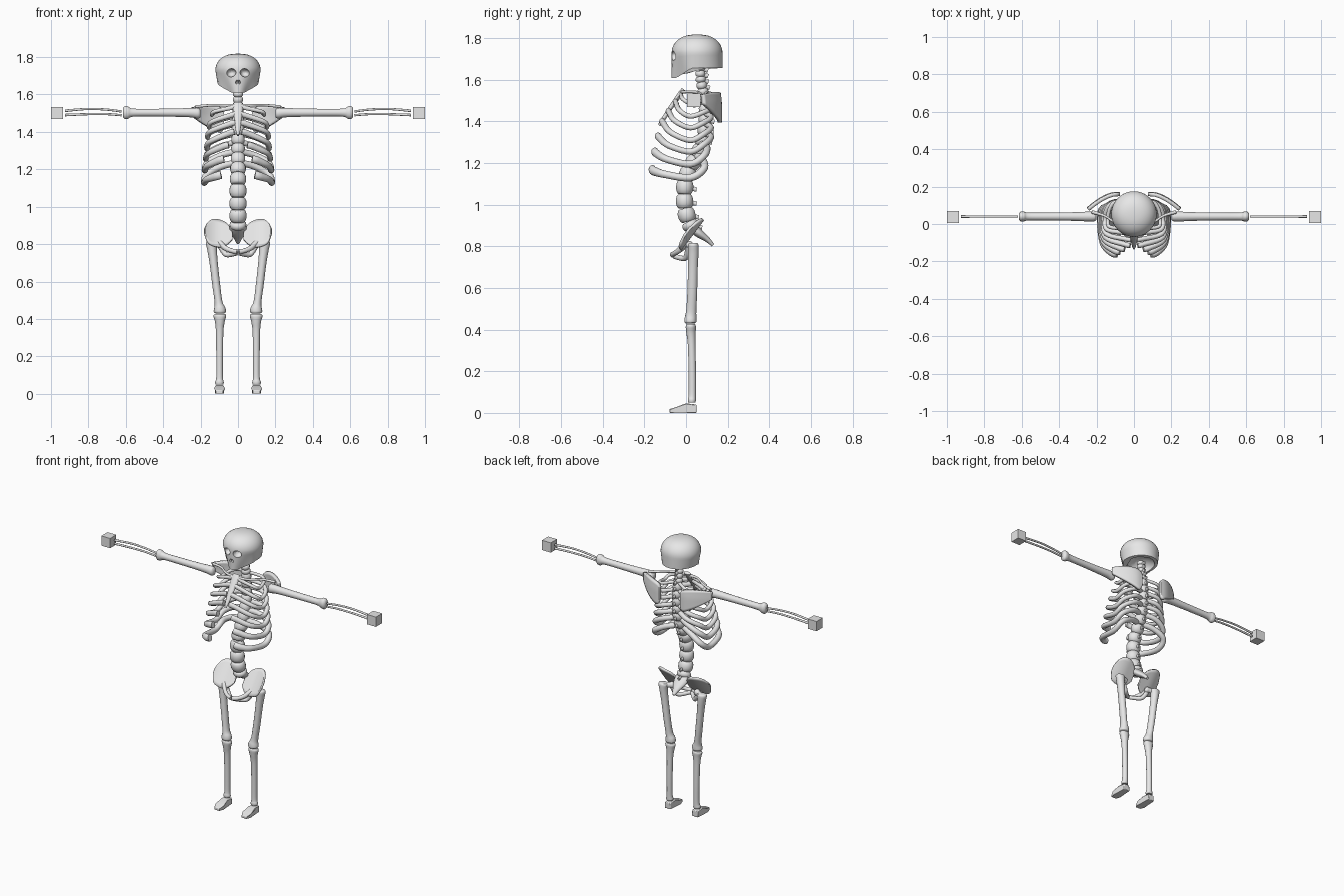
import bpy, bmesh, math
from mathutils import Vector

bone = bpy.data.materials.new("bone_grey")
bone.diffuse_color = (0.8, 0.8, 0.8, 1)


def finish(bm, name, mirror=False, angle=50):
    bmesh.ops.recalc_face_normals(bm, faces=bm.faces)
    me = bpy.data.meshes.new(name)
    bm.to_mesh(me)
    bm.free()
    ob = bpy.data.objects.new(name, me)
    bpy.context.collection.objects.link(ob)
    me.materials.append(bone)
    if mirror:
        ob.modifiers.new("mirror", 'MIRROR').use_mirror_merge = False
    smooth(ob, angle)
    return ob


def smooth(ob, angle=50):
    bpy.ops.object.select_all(action='DESELECT')
    ob.select_set(True)
    bpy.context.view_layer.objects.active = ob
    bpy.ops.object.shade_smooth_by_angle(angle=math.radians(angle))


def catmull(rows, k):
    out = []
    for i in range(len(rows) - 1):
        a, b, c, d = (rows[min(max(j, 0), len(rows) - 1)] for j in (i - 1, i, i + 1, i + 2))
        for s in range(k):
            t = s / k
            out.append([.5 * (2 * q + (r - p) * t + (2 * p - 5 * q + 4 * r - w) * t * t
                              + (3 * q - p - 3 * r + w) * t ** 3) for p, q, r, w in zip(a, b, c, d)])
    return out + [list(rows[-1])]


def loft(bm, rings):
    vs = [[bm.verts.new(p) for p in r] for r in rings]
    n = len(vs[0])
    for a, b in zip(vs, vs[1:]):
        for i in range(n):
            bm.faces.new((a[i], a[(i + 1) % n], b[(i + 1) % n], b[i]))
    bm.faces.new(vs[0])
    bm.faces.new(vs[-1])


def tube_into(bm, rows, ref, k=5, n=14):
    """rows: x, y, z, radius across, radius along ref"""
    rows = catmull(rows, k) if k > 1 else rows
    pts = [Vector(r[:3]) for r in rows]
    rings = []
    for i, p in enumerate(pts):
        t = (pts[min(i + 1, len(pts) - 1)] - pts[max(i - 1, 0)]).normalized()
        side = t.cross(Vector(ref)).normalized()
        up = side.cross(t)
        ra, rb = rows[i][3], rows[i][4]
        rings.append([p + side * ra * math.cos(a) + up * rb * math.sin(a)
                      for a in (2 * math.pi * j / n for j in range(n))])
    loft(bm, rings)


def tube(name, rows, ref=(0, 0, 1), mirror=True, k=5):
    bm = bmesh.new()
    tube_into(bm, rows, ref, k)
    return finish(bm, name, mirror)


def plate(name, stations, yfun, thick):
    """curved plate: stations are x, lower z, upper z"""
    bm = bmesh.new()
    cols = []
    for x, lo, hi in catmull(stations, 4):
        cols.append([bm.verts.new((x, yfun(x, lo + (hi - lo) * v / 8), lo + (hi - lo) * v / 8)) for v in range(9)])
    for a, b in zip(cols, cols[1:]):
        for v in range(8):
            bm.faces.new((a[v], b[v], b[v + 1], a[v + 1]))
    ob = finish(bm, name, True)
    s = ob.modifiers.new("thickness", 'SOLIDIFY')
    s.thickness, s.offset = thick, 0
    return ob


def ease(t):
    t = min(max(t, 0), 1)
    return t * t * (3 - 2 * t)


# skull: dome above, wall tapering to a slanted lower rim and narrow chin
bm = bmesh.new()
rings = []
N = 40
for j in range(17):
    ring = []
    for i in range(N):
        a = 2 * math.pi * i / N
        cx, cy = math.cos(a), math.sin(a)
        if j <= 6:
            s = 1 - j / 6
            y = 0.053 + 0.122 * cy
            face = ease((0.02 - y) / 0.07)
            x = 0.121 * cx * (1 - s * (0.10 + 0.42 * face))
            low = 1.658 - 0.05 * ease((0.04 - y) / 0.10)
            ring.append((x, y, 1.73 + (low - 1.73) * s))
        else:
            e = (j - 6) / 10.3 * math.pi / 2
            r = math.cos(e) ** 0.8
            ring.append((0.121 * cx * r, 0.053 + 0.122 * cy * r, 1.73 + 0.088 * math.sin(e)))
    rings.append(ring)
loft(bm, rings)
skull = finish(bm, "skull")


def cut(loc, size, rot=(0, 0, 0)):
    bpy.ops.mesh.primitive_uv_sphere_add(segments=20, ring_count=12, radius=1, location=loc, rotation=rot)
    c = bpy.context.object
    c.name, c.scale, c.hide_render = "skull_cutter", size, True
    m = skull.modifiers.new("cut", 'BOOLEAN')
    m.operation, m.object, m.solver = 'DIFFERENCE', c, 'EXACT'
    bpy.context.view_layer.objects.active = skull
    bpy.ops.object.modifier_apply(modifier=m.name)
    bpy.data.objects.remove(c)


for s in (-1, 1):
    cut((s * 0.036, -0.06, 1.716), (0.026, 0.035, 0.022), (0, s * 0.25, 0))   # eye sockets
    cut((s * 0.007, -0.07, 1.667), (0.006, 0.018, 0.011), (0, -s * 0.3, 0))   # nostrils
cut((0, 0.07, 1.645), (0.085, 0.085, 0.06))                                   # hollow underside
smooth(skull, 40)

# spine: barrel-shaped vertebrae along a curve, each with a rear process
path = catmull([(.068, 1.67, .026), (.07, 1.60, .027), (.085, 1.52, .031), (.092, 1.42, .034), (.08, 1.32, .037),
                (.045, 1.22, .042), (.0, 1.14, .045), (-.008, 1.03, .046), (.0, .95, .046), (.03, .885, .042)], 20)
bm = bmesh.new()
i = 0
while i < len(path) - 2:
    y0, z0, r = path[i]
    h = r * 1.4 if r > .03 else r * 1.0
    j = i
    while j < len(path) - 1 and math.dist(path[j][:2], (y0, z0)) < h:
        j += 1
    a, b = Vector((0, y0, z0)), Vector((0, path[j][0], path[j][1]))
    tube_into(bm, [(*a.lerp(b, t), r * f, r * f * .92) for t, f in
                   ((0, .72), (.12, .88), (.35, 1), (.65, 1), (.88, .88), (1, .72))], (0, 1, 0), 1, 18)
    m = a.lerp(b, .5)
    tube_into(bm, [(0, m.y, m.z, .010, .014), (0, m.y + r + .012, m.z - .012, .007, .010)], (0, 0, 1), 1, 8)
    i = j
finish(bm, "spine")
tube("sacrum", [(0, .02, .90, .045, .025), (0, .06, .865, .045, .022), (0, .10, .835, .025, .014),
                (0, .13, .805, .008, .008)], (0, 1, 0), False)

# rib cage: spine z, side x, side z, front x, y, z, radius
for n, (zs, w, zl, xf, yf, zf, r) in enumerate([
        (1.535, .14, 1.49, .015, -.025, 1.535, .010), (1.485, .155, 1.425, .015, -.05, 1.495, .012),
        (1.44, .162, 1.37, .015, -.085, 1.45, .013), (1.39, .166, 1.31, .02, -.115, 1.40, .014),
        (1.345, .172, 1.255, .05, -.135, 1.33, .015), (1.295, .177, 1.195, .075, -.15, 1.255, .017),
        (1.235, .180, 1.13, .09, -.162, 1.17, .018)]):
    ys = .09 if n < 5 else .07 - .02 * (n - 5)
    tube(f"rib_{n + 1}", [(.01, ys, zs, r, r), (.09, ys + .03, zs - .02, r, r), (w * .92, .085, (zs + zl) / 2 - .01, r, r),
                          (w, .02, zl, r, r), (w * .92, yf * .62, zl * .6 + zf * .4, r, r),
                          (xf + .03, yf * .95, zf - .008, r, r * 1.2), (xf, yf, zf, r, r * 1.2)])
tube("sternum", [(0, -.012, 1.555, .024, .010), (0, -.03, 1.53, .027, .012), (0, -.075, 1.465, .020, .011),
                 (0, -.11, 1.41, .013, .010), (0, -.13, 1.382, .006, .007)], (0, 1, 0), False)

# shoulders
tube("collar_bone", [(.02, -.02, 1.54, .010, .009), (.08, -.01, 1.542, .007, .007),
                     (.15, .04, 1.542, .007, .007), (.225, .065, 1.535, .010, .008)])


def scapula_y(x, z):
    return .162 - .085 * max(0, (x - .10) / .15) ** 1.6 - .10 * max(0, z - 1.49)


plate("shoulder_blade", [(.075, 1.43, 1.51), (.09, 1.395, 1.53), (.13, 1.41, 1.54), (.19, 1.445, 1.54),
                         (.245, 1.485, 1.53)], scapula_y, .02)

# arms
X = .04
tube("upper_arm", [(.20, X, 1.50, .016, .018), (.212, X, 1.50, .026, .029), (.25, X, 1.503, .026, .026),
                   (.32, X, 1.503, .023, .023), (.45, X, 1.503, .021, .021), (.56, X, 1.503, .021, .022),
                   (.588, X, 1.503, .026, .034), (.605, X, 1.503, .026, .035), (.615, X, 1.503, .018, .026)])
tube("forearm_upper", [(.622, X, 1.509, .006, .006), (.70, X, 1.519, .006, .006),
                       (.80, X, 1.523, .006, .006), (.925, X, 1.513, .007, .007)])
tube("forearm_lower", [(.622, X, 1.489, .006, .006), (.70, X, 1.495, .006, .006),
                       (.80, X, 1.495, .006, .006), (.925, X, 1.490, .007, .007)])
bm = bmesh.new()
bmesh.ops.create_cube(bm, size=.064)
bmesh.ops.translate(bm, verts=bm.verts, vec=(.968, .038, 1.502))
finish(bm, "hand_block", True)

# pelvis
plate("hip_wing", [(.03, .825, .86), (.055, .80, .905), (.09, .785, .925), (.13, .79, .932), (.16, .81, .918),
                   (.178, .855, .885)],
      lambda x, z: -.015 + .75 * (z - .80) - .035 * max(0, (x - .09) / .09) ** 2, .012)
tube("pubic_bar", [(.10, .0, .81, .016, .016), (.07, -.035, .78, .012, .014), (.035, -.058, .765, .011, .012),
                   (.005, -.065, .76, .012, .014)])
tube("sit_bone", [(.10, .01, .80, .014, .014), (.078, .005, .76, .014, .014), (.055, -.01, .742, .013, .013),
                  (.005, -.055, .752, .011, .012)])

# legs
tube("thigh_bone", [(.140, .035, .815, .026, .020), (.140, .035, .805, .032, .026), (.138, .035, .77, .026, .026),
                    (.130, .033, .70, .022, .024), (.116, .03, .58, .021, .024), (.104, .025, .49, .021, .025),
                    (.098, .022, .455, .031, .029), (.097, .021, .437, .032, .029), (.097, .021, .43, .024, .022)],
     (0, 1, 0))
tube("thigh_head", [(.145, .035, .795, .018, .018), (.11, .025, .803, .015, .016), (.09, .015, .805, .021, .021),
                    (.078, .01, .806, .012, .012)])
tube("shin_bone", [(.097, .023, .427, .028, .020), (.097, .023, .415, .034, .025), (.097, .024, .385, .026, .023),
                   (.098, .027, .33, .020, .019), (.098, .03, .20, .018, .018), (.098, .03, .09, .018, .018),
                   (.099, .028, .062, .023, .020), (.099, .028, .05, .021, .018)], (0, 1, 0))

# feet: wedge side profile, narrowing toward heel
bm = bmesh.new()
sides = []
for s in (-1, 1):
    sides.append([(.099 + s * w, y, z) for y, z, w in
                  ((.05, 0, .022), (.05, .040, .020), (0, .046, .022), (-.05, .027, .026),
                   (-.08, .018, .018), (-.08, 0, .018), (-.05, 0, .029))])
loft(bm, sides)
foot = finish(bm, "foot", True, 30)
b = foot.modifiers.new("bevel", 'BEVEL')
b.width, b.segments = .004, 2
